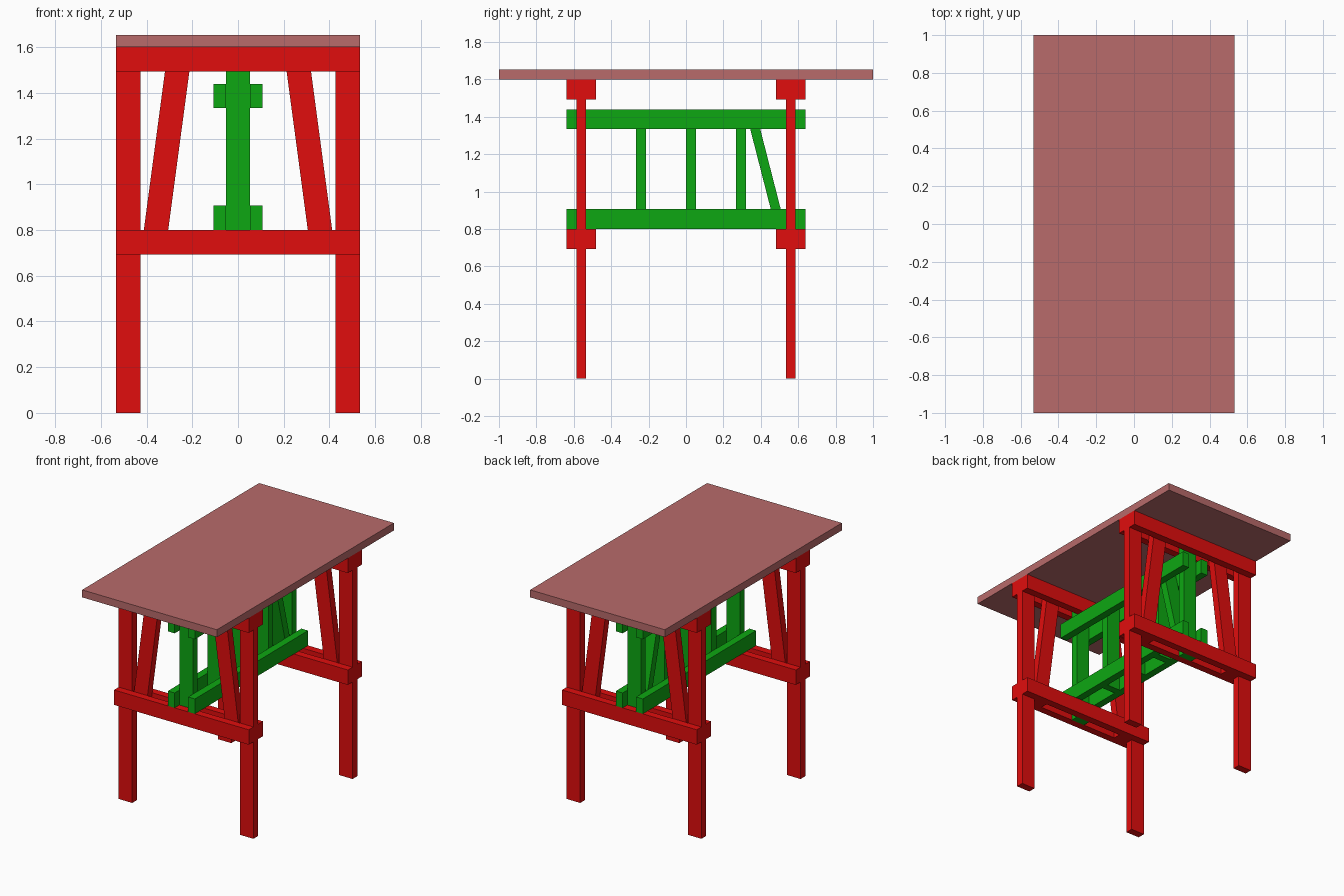
import bpy

if "Cube" in bpy.data.objects:
    bpy.data.objects.remove(bpy.data.objects["Cube"])

U = 0.16 / 3        # plank thickness
W = 2 * U           # plank width
FY = 0.56           # y of each end frame centre


def material(name, rgb):
    m = bpy.data.materials.new(name)
    m.diffuse_color = (*rgb, 1)
    m.use_nodes = True
    m.node_tree.nodes["Principled BSDF"].inputs["Base Color"].default_value = m.diffuse_color
    return m


RED = material("red_wood", (0.75, 0.004, 0.004))
GREEN = material("green_wood", (0.004, 0.39, 0.006))
TOP = material("top_wood", (0.48, 0.145, 0.145))


def bar(name, x, y, z, mat, lean=(0, 0)):
    """Box given as (min, max) ranges; lean shifts the top face in x and y."""
    verts = [(a + lean[0] * k, b + lean[1] * k, z[k])
             for k in (0, 1)
             for a, b in ((x[0], y[0]), (x[1], y[0]), (x[1], y[1]), (x[0], y[1]))]
    faces = [(3, 2, 1, 0), (4, 5, 6, 7)]
    faces += [(i, (i + 1) % 4, (i + 1) % 4 + 4, i + 4) for i in range(4)]
    me = bpy.data.meshes.new(name)
    me.from_pydata(verts, [], faces)
    me.materials.append(mat)
    ob = bpy.data.objects.new(name, me)
    bpy.context.collection.objects.link(ob)
    return ob


def span(c, size):
    return (c - size / 2, c + size / 2)


# Table top
bar("table_top", (-10 * U, 10 * U), (-1, 1), (1.6, 1.6 + U), TOP)

for end, s in (("front", -1), ("back", 1)):
    mid = span(s * FY, U)
    # Legs and slanted braces
    for side, k in (("left", -1), ("right", 1)):
        bar(f"{end}_{side}_leg", span(k * 9 * U, W), mid, (0, 1.6), RED)
        bar(f"{end}_{side}_brace", span(k * 0.373, W), mid, (1.6 - 17 * U, 1.6),
            RED, (-k * 0.121, 0))
    # Pairs of cross rails clamping the legs
    for level, z in (("lower", 0.8), ("upper", 1.6)):
        for face, k in (("outer", 1), ("inner", -1)):
            bar(f"{end}_{level}_{face}_rail", (-10 * U, 10 * U),
                span(s * (FY + k * U), U), (z - W, z), RED)
    # Centre post
    bar(f"{end}_centre_post", span(0, W), mid, (0.8 - W, 1.6), GREEN)

# Pairs of long stretchers
for level, z in (("lower", 0.8), ("upper", 1.44 - W)):
    for side, k in (("left", -1), ("right", 1)):
        bar(f"{level}_{side}_stretcher", span(k * 1.5 * U, U),
            (-12 * U, 12 * U), (z, z + W), GREEN)

# Upright spindles between the stretchers
for i, y in enumerate((-5 * U, 0, 5 * U)):
    bar(f"spindle_{i + 1}", span(0, W), (y, y + U), (0.8, 1.44), GREEN)

# Slanted strut
bar("slanted_strut", span(0, W), span(0.507, U), (0.8, 1.44), GREEN, (0, -0.164))
